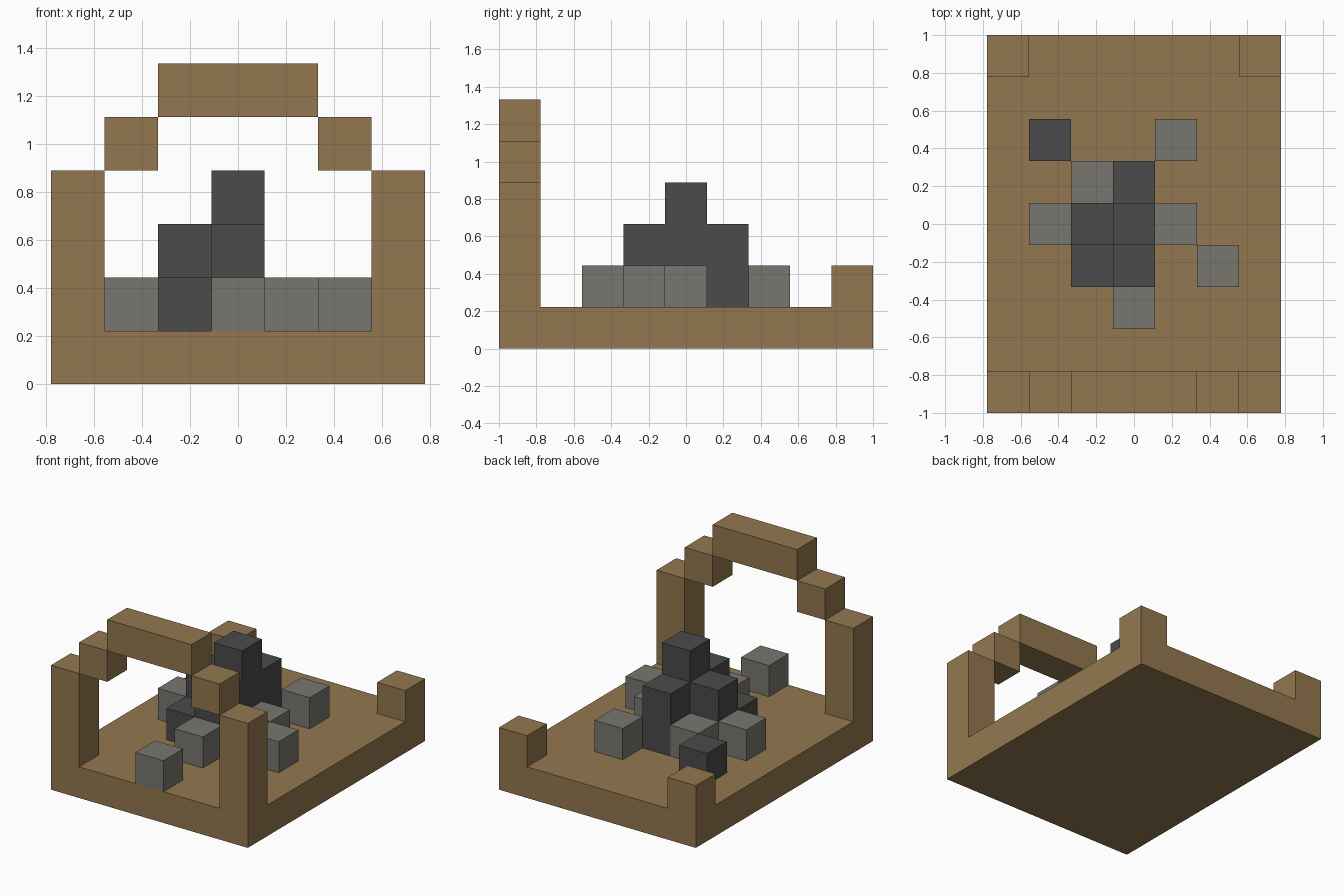
import bpy
import bmesh
from mathutils import Matrix, Vector

cube = bpy.data.objects.get("Cube")
if cube:
    bpy.data.objects.remove(cube, do_unlink=True)

U = 2 / 9  # edge of one block


def material(name, colour):
    mat = bpy.data.materials.new(name)
    mat.use_nodes = True
    mat.diffuse_color = (*colour, 1)
    mat.node_tree.nodes["Principled BSDF"].inputs["Base Color"].default_value = (*colour, 1)
    return mat


wood = material("brown wood", (0.29, 0.187, 0.078))
stone = material("light stone", (0.19, 0.18, 0.16))
coal = material("dark stone", (0.069, 0.069, 0.069))


def block(name, mat, x, y, z, size=(1, 1, 1)):
    """Box centred on grid cell x, y with its underside at layer z."""
    bm = bmesh.new()
    bmesh.ops.create_cube(bm, size=U)
    bm.transform(Matrix.Diagonal((*size, 1)))
    mesh = bpy.data.meshes.new(name)
    bm.to_mesh(mesh)
    bm.free()
    mesh.materials.append(mat)
    obj = bpy.data.objects.new(name, mesh)
    obj.location = Vector((x, y, z + size[2] / 2)) * U
    bpy.context.collection.objects.link(obj)


# Wooden base and stepped front arch
block("base", wood, 0, 0, 0, (7, 9, 1))
block("arch_beam", wood, 0, -4, 5, (3, 1, 1))
for side, sign in (("left", 1), ("right", -1)):
    block(f"front_post_{side}", wood, 3 * sign, -4, 1, (1, 1, 3))
    block(f"arch_step_{side}", wood, 2 * sign, -4, 4)
    block(f"rear_post_{side}", wood, 3 * sign, 4, 1)

# Dark pile: cell and column height
for x, y, height in ((0, 0, 3), (0, 1, 2), (0, -1, 2), (-1, 0, 2), (-1, -1, 1), (-2, 2, 1)):
    block("dark_column", coal, x, y, 1, (1, 1, height))

# Loose light stones around the pile and under the arch
for x, y in ((-2, 0), (-1, 1), (0, -2), (0, -4), (1, 0), (1, 2), (2, -1)):
    block("light_stone", stone, x, y, 1)
